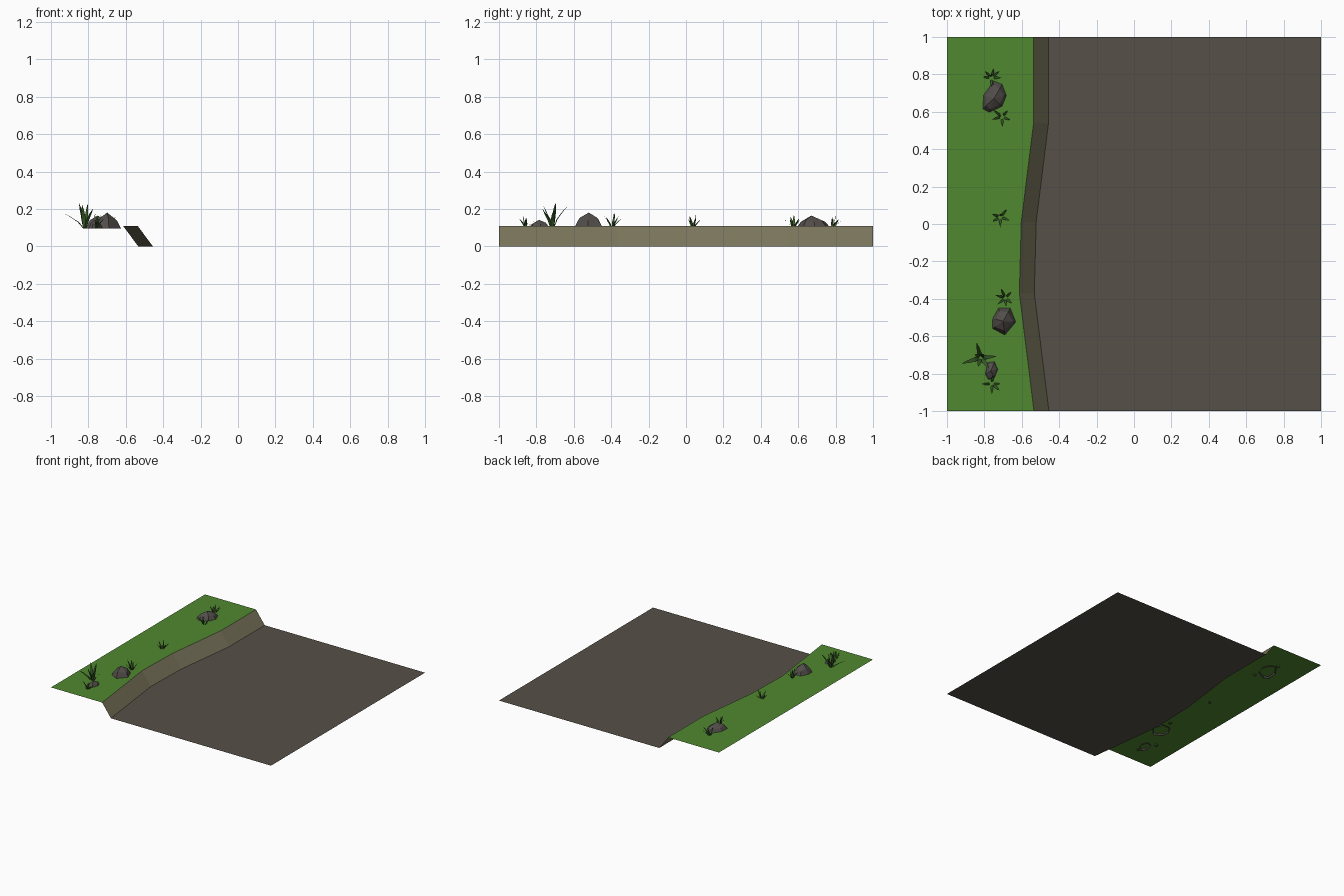
import bpy, bmesh
from math import radians, cos, sin

if "Cube" in bpy.data.objects:
    bpy.data.objects.remove(bpy.data.objects["Cube"])

TOP = 0.108   # grass level
SINK = 0.096  # base of rocks and tufts


def material(name, rgb):
    m = bpy.data.materials.new(name)
    m.diffuse_color = (*rgb, 1)
    m.use_nodes = True
    m.node_tree.nodes["Principled BSDF"].inputs["Base Color"].default_value = m.diffuse_color
    return m


grass_mat = material("grass", (0.082, 0.25, 0.03))
earth_mat = material("earth", (0.19, 0.175, 0.105))
road_mat = material("road", (0.092, 0.083, 0.065))
rock_mat = material("rock", (0.085, 0.075, 0.07))
blade_mat = material("blade", (0.04, 0.11, 0.022))


def mesh_object(name, verts, faces, mat):
    me = bpy.data.meshes.new(name)
    me.from_pydata(verts, [], faces)
    me.materials.append(mat)
    ob = bpy.data.objects.new(name, me)
    bpy.context.collection.objects.link(ob)
    return ob


def strip(name, left, right, mat):
    """Quad strip between two lines running along y (normals up)."""
    n = len(left)
    faces = [(i, n + i, n + i + 1, i + 1) for i in range(n - 1)]
    return mesh_object(name, left + right, faces, mat)


# Verge, sloping bank and flat road share the same wavy edge
edge = [(-0.535, -1), (-0.613, -0.37), (-0.603, 0.01), (-0.537, 0.54), (-0.537, 1)]
crest = [(x, y, TOP) for x, y in edge]
foot = [(x + 0.08, y, 0) for x, y in edge]
strip("grass_verge", [(-1, y, TOP) for _, y in edge], crest, grass_mat)
strip("bank", crest, foot, earth_mat)
strip("road", foot, [(1, y, 0) for _, y in edge], road_mat)


# Faceted rocks: base outline, shrunken shoulder ring, off-centre peak
def rock(name, outline, peak, height):
    n = len(outline)
    rise = height - SINK
    px, py = peak
    verts = [(x, y, SINK) for x, y in outline]
    for i, (x, y) in enumerate(outline):
        k = 0.62 if i % 2 else 0.72
        verts.append((px + (x - px) * k, py + (y - py) * k,
                      SINK + rise * (0.66 if i % 2 else 0.5)))
    verts.append((px, py, height))
    faces = []
    for i in range(n):
        j = (i + 1) % n
        faces += [(i, n + i, j), (j, n + i, n + j), (n + i, 2 * n, n + j)]
    ob = mesh_object(name, verts, faces, rock_mat)
    bm = bmesh.new()
    bm.from_mesh(ob.data)
    bmesh.ops.reverse_faces(bm, faces=[f for f in bm.faces if f.normal.z < 0])
    bm.to_mesh(ob.data)
    bm.free()


rock("rock_back", [(-.75, .775), (-.70, .755), (-.675, .69), (-.70, .625),
                   (-.775, .59), (-.815, .61), (-.81, .69)], (-.75, .67), 0.165)
rock("rock_middle", [(-.727, -.444), (-.658, -.444), (-.626, -.524), (-.69, -.6),
                     (-.76, -.562), (-.76, -.503)], (-.7, -.52), 0.181)
rock("rock_front", [(-.786, -.733), (-.743, -.727), (-.722, -.775), (-.743, -.83),
                    (-.78, -.84), (-.80, -.807)], (-.765, -.785), 0.142)


# Grass tufts: tapered blades arching outwards
def tuft(name, x, y, height, width, blades):
    verts, faces = [], []
    for angle, reach, lift in blades:
        c, s = cos(radians(angle)), sin(radians(angle))
        b = len(verts)
        for t, w in ((0, 0.6), (0.35, 1), (0.7, 0.65)):
            r = 0.006 + reach * t ** 1.3
            z = SINK + (height - SINK) * lift * (1.35 * t - 0.35 * t * t)
            for side in (-0.5, 0.5):
                d = side * w * width
                verts.append((x + c * r - s * d, y + s * r + c * d, z))
        verts.append((x + c * reach, y + s * reach, SINK + (height - SINK) * lift))
        faces += [(b, b + 2, b + 3, b + 1), (b + 2, b + 4, b + 5, b + 3),
                  (b + 4, b + 6, b + 5)]
    mesh_object(name, verts, faces, blade_mat)


tuft("tuft_large", -.82, -.715, 0.236, 0.022,
     [(105, .085, .85), (197, .11, .55), (5, .085, .7), (310, .07, .75),
      (255, .05, .9), (150, .035, 1), (50, .025, .95)])

small = [
    (-.762, .782, .166, (75, 175, 0, 135, 40, 270)),
    (-.707, .573, .170, (140, 45, 195, 340, 275)),
    (-.715, .037, .175, (50, 160, 340, 210, 270)),
    (-.688, -.395, .182, (115, 45, 165, 320, 220, 275)),
    (-.760, -.855, .166, (270, 0, 180, 85, 320)),
]
for i, (x, y, h, angles) in enumerate(small):
    blades = [(a, 0.055 - 0.008 * (k % 2), 0.62 + 0.12 * (k % 3)) for k, a in enumerate(angles)]
    tuft(f"tuft_small_{i + 1}", x, y, h, 0.013, blades + [(angles[0] + 25, 0.016, 1)])
